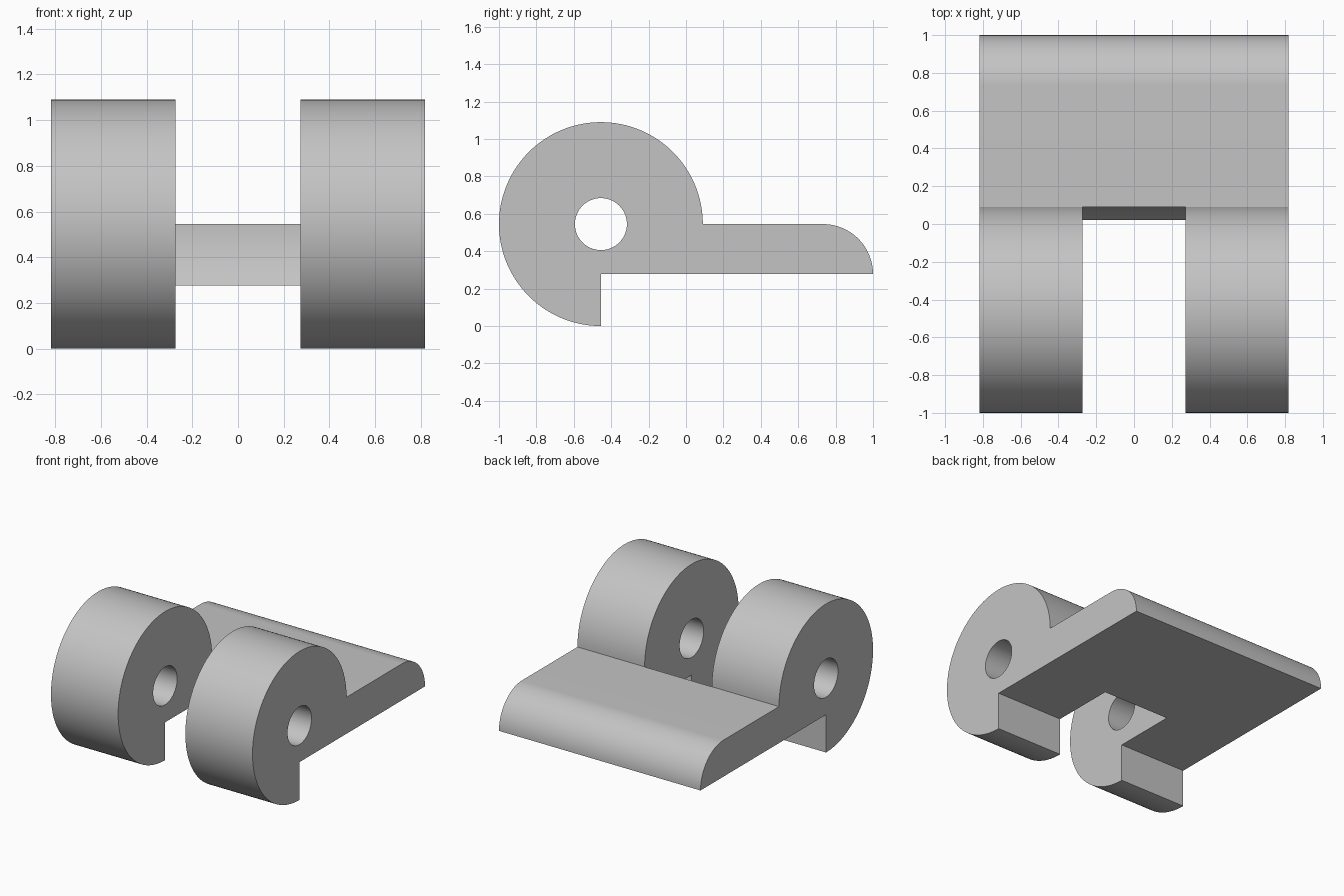
import bpy
import bmesh
from math import cos, sin, pi, radians
from mathutils import Matrix, Vector

cube = bpy.data.objects.get("Cube")
if cube:
    bpy.data.objects.remove(cube, do_unlink=True)

HALF_WIDTH = 0.818   # half of the full width
HALF_GAP = 0.273     # half of the gap between the knuckles
R = 0.545            # knuckle radius
PIN_Y, PIN_Z = R - 1, R
PIN_R = 0.139
LEAF_BOTTOM = 0.277
NOSE_R = R - LEAF_BOTTOM

grey = bpy.data.materials.new("plain grey")
grey.use_nodes = True
colour = (0.55, 0.55, 0.55, 1)
grey.diffuse_color = colour
grey.node_tree.nodes["Principled BSDF"].inputs["Base Color"].default_value = colour


def arc(cy, cz, radius, start, end, steps):
    angles = [radians(start + (end - start) * i / steps) for i in range(steps + 1)]
    return [(cy + radius * cos(a), cz + radius * sin(a)) for a in angles]


def extrude_profile(name, points, half_width):
    """Extrude a closed (y, z) outline symmetrically along x."""
    bm = bmesh.new()
    face = bm.faces.new([bm.verts.new((-half_width, y, z)) for y, z in points])
    result = bmesh.ops.extrude_face_region(bm, geom=[face], use_keep_orig=True)
    moved = [v for v in result["geom"] if isinstance(v, bmesh.types.BMVert)]
    bmesh.ops.translate(bm, verts=moved, vec=(2 * half_width, 0, 0))
    bmesh.ops.recalc_face_normals(bm, faces=bm.faces)
    mesh = bpy.data.meshes.new(name)
    bm.to_mesh(mesh)
    bm.free()
    mesh.materials.append(grey)
    obj = bpy.data.objects.new(name, mesh)
    bpy.context.collection.objects.link(obj)
    return obj


# Leaf and knuckles share one side outline
outline = arc(PIN_Y, PIN_Z, R, 0, 270, 96)
outline.append((PIN_Y, LEAF_BOTTOM))
outline += arc(1 - NOSE_R, LEAF_BOTTOM, NOSE_R, 0, 90, 32)
hinge = extrude_profile("hinge_leaf", outline, HALF_WIDTH)

# Cutters: round gap between the knuckles, and the pin hole through both
cutters = [
    extrude_profile("gap_cutter", arc(PIN_Y, PIN_Z, R + 0.001, 0, 360, 128)[:-1], HALF_GAP),
    extrude_profile("pin_hole_cutter", arc(PIN_Y, PIN_Z, PIN_R, 0, 360, 64)[:-1], HALF_WIDTH + 0.1),
]
for cutter in cutters:
    cutter.hide_render = True
    mod = hinge.modifiers.new(cutter.name, "BOOLEAN")
    mod.operation = "DIFFERENCE"
    mod.solver = "EXACT"
    mod.object = cutter

# Bake the cuts, then drop the cutters
bpy.context.view_layer.update()
evaluated = hinge.evaluated_get(bpy.context.evaluated_depsgraph_get())
cut_mesh = bpy.data.meshes.new_from_object(evaluated)
hinge.modifiers.clear()
hinge.data = cut_mesh
for cutter in cutters:
    bpy.data.objects.remove(cutter, do_unlink=True)

# Smooth curves, sharp corners
for obj in bpy.context.selected_objects:
    obj.select_set(False)
hinge.select_set(True)
bpy.context.view_layer.objects.active = hinge
bpy.ops.object.shade_smooth_by_angle(angle=radians(30))
